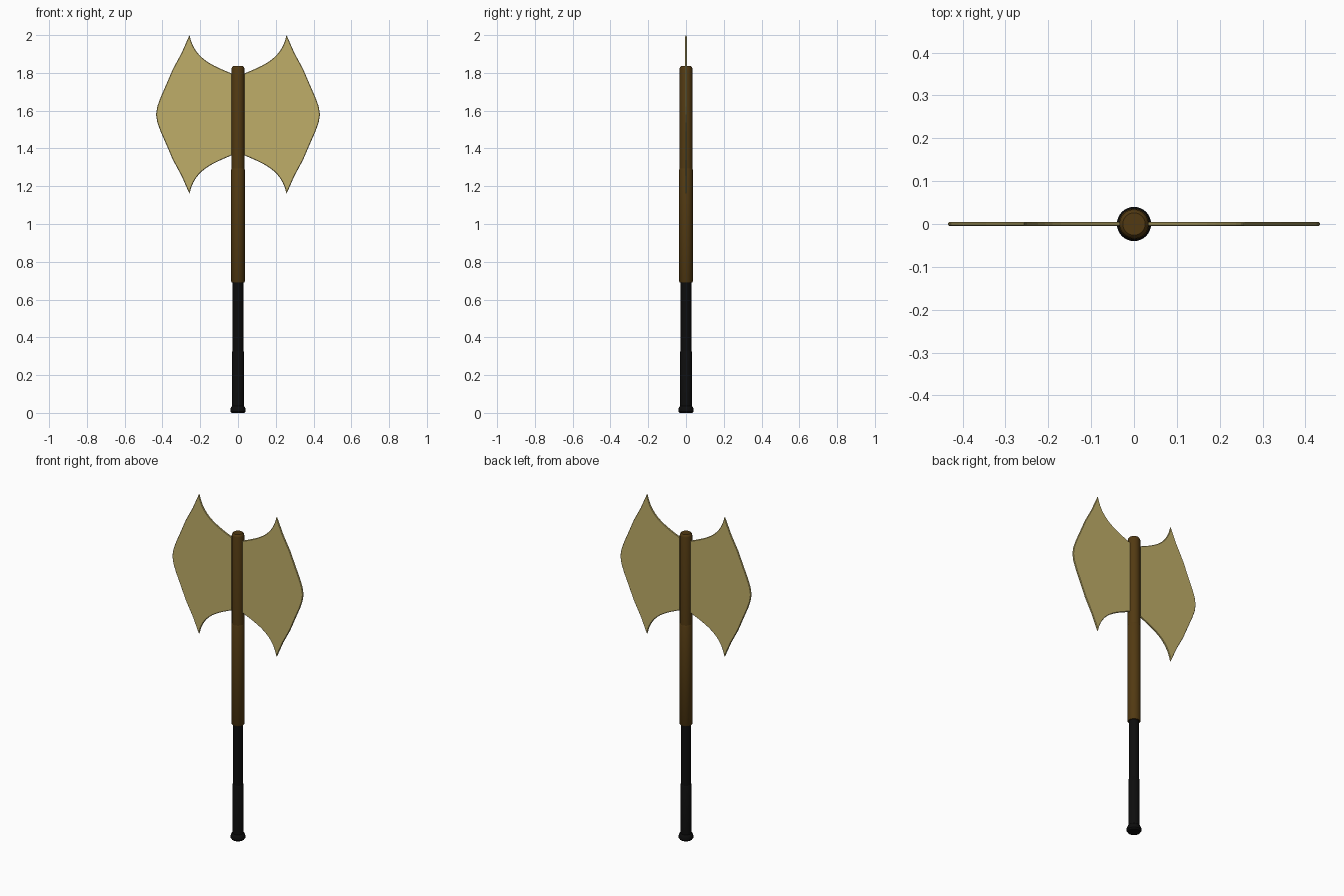
import bpy, bmesh, math

if "Cube" in bpy.data.objects:
    bpy.data.objects.remove(bpy.data.objects["Cube"])


def material(name, color):
    m = bpy.data.materials.new(name)
    m.diffuse_color = (*color, 1)
    m.use_nodes = True
    m.node_tree.nodes["Principled BSDF"].inputs["Base Color"].default_value = m.diffuse_color
    return m


GOLD = material("gold", (0.52, 0.42, 0.14))
WOOD = material("wood", (0.085, 0.042, 0.006))
BLACK = material("black", (0.004, 0.004, 0.004))


def finish(bm, name, mat):
    bmesh.ops.recalc_face_normals(bm, faces=bm.faces)
    me = bpy.data.meshes.new(name)
    bm.to_mesh(me)
    bm.free()
    me.materials.append(mat)
    ob = bpy.data.objects.new(name, me)
    bpy.context.collection.objects.link(ob)
    bpy.ops.object.select_all(action='DESELECT')
    ob.select_set(True)
    bpy.context.view_layer.objects.active = ob
    return ob


def lathe(name, profile, mat, sides=32):
    """Closed round part from (radius, z) pairs, bottom to top."""
    bm = bmesh.new()
    rings = []
    for r, z in profile:
        rings.append([bm.verts.new((r * math.cos(2 * math.pi * i / sides),
                                    r * math.sin(2 * math.pi * i / sides), z))
                      for i in range(sides)])
    for a, b in zip(rings, rings[1:]):
        for i in range(sides):
            j = (i + 1) % sides
            bm.faces.new((a[i], a[j], b[j], b[i]))
    bm.faces.new(rings[0])
    bm.faces.new(rings[-1])
    finish(bm, name, mat)
    bpy.ops.object.shade_smooth_by_angle(angle=math.radians(35))


def bezier(p, n):
    out = []
    for i in range(n + 1):
        t = i / n
        w = ((1 - t) ** 3, 3 * t * (1 - t) ** 2, 3 * t * t * (1 - t), t ** 3)
        out.append(tuple(sum(k * q[c] for k, q in zip(w, p)) for c in (0, 1)))
    return out


# Pommel, grip and wooden shaft
lathe("pommel", [(0.034, 0), (0.040, 0.008), (0.040, 0.02), (0.036, 0.032), (0.031, 0.037)], BLACK)
lathe("lower_grip", [(0.031, 0.03), (0.031, 0.325), (0.028, 0.33)], BLACK)
lathe("upper_grip", [(0.028, 0.325), (0.028, 0.70)], BLACK)
lathe("lower_shaft", [(0.033, 0.69), (0.036, 0.695), (0.036, 1.288), (0.034, 1.293)], WOOD)
lathe("upper_shaft", [(0.034, 1.285), (0.034, 1.822), (0.031, 1.832), (0.026, 1.836)], WOOD)

# Double blade: upper half outline, flipped about the mid height, mirrored in x
MID = 1.58
T = 0.005
upper = bezier([(0.025, 0.213), (0.13, 0.258), (0.23, 0.29), (0.257, 0.42)], 12)
upper += [(0.299, 0.325), (0.345, 0.24), (0.378, 0.163), (0.41, 0.09), (0.427, 0.043), (0.434, 0.0)]
outline = upper + [(x, -z) for x, z in reversed(upper[:-1])]

bm = bmesh.new()
front = bm.faces.new([bm.verts.new((x, -T, MID + z)) for x, z in outline])
ext = bmesh.ops.extrude_face_region(bm, geom=[front], use_keep_orig=True)
for v in ext["geom"]:
    if isinstance(v, bmesh.types.BMVert):
        v.co.y = T
blade = finish(bm, "double_blade", GOLD)
bev = blade.modifiers.new("edge", 'BEVEL')
bev.width = 0.003
bev.segments = 1
bev.limit_method = 'ANGLE'
bev.angle_limit = math.radians(60)
mir = blade.modifiers.new("mirror", 'MIRROR')
mir.use_axis = (True, False, False)
